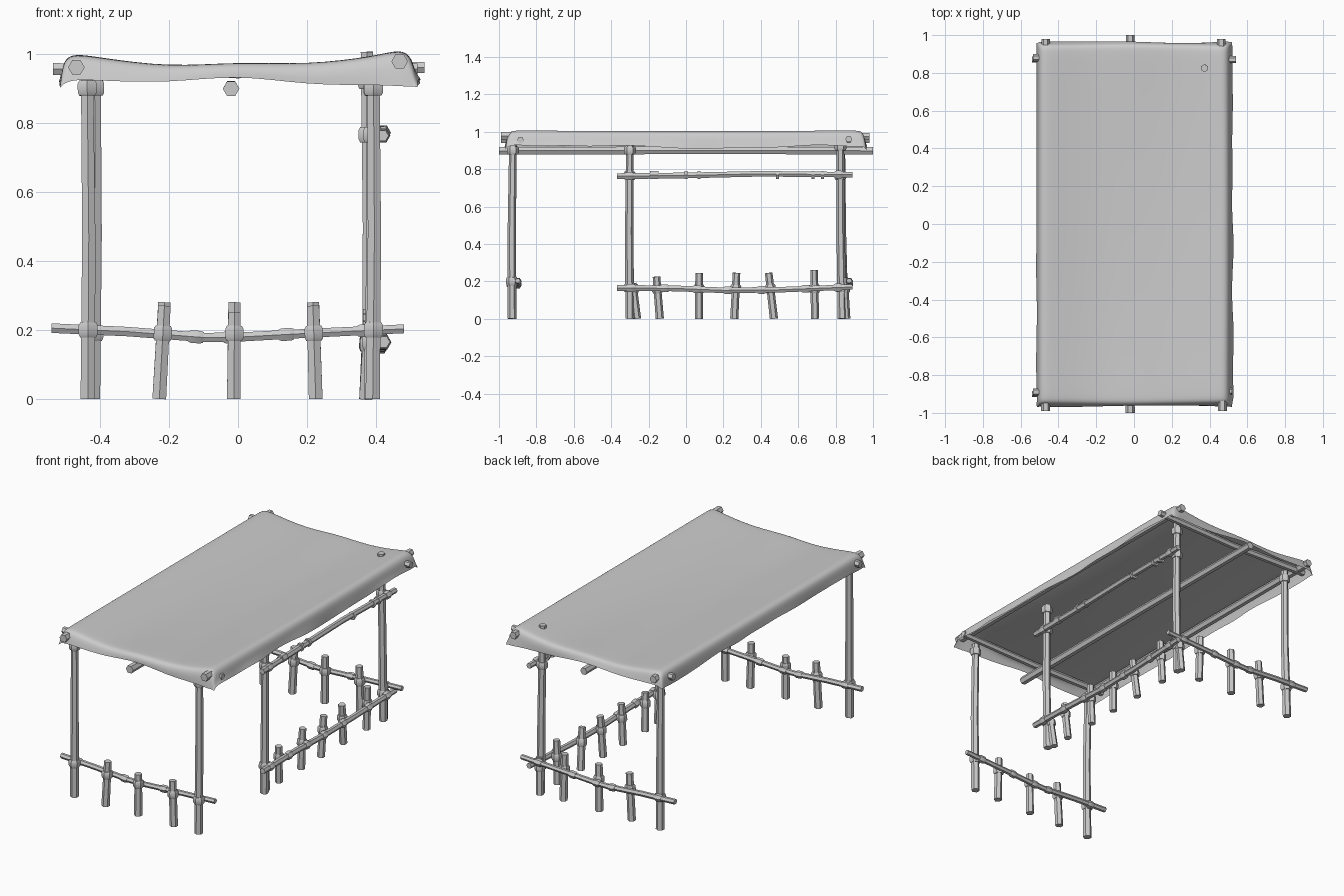
import bpy, bmesh, math, random
from mathutils import Vector

if "Cube" in bpy.data.objects:
    bpy.data.objects.remove(bpy.data.objects["Cube"])

random.seed(4)
SIDES = 6


def finish(bm, name, angle=50):
    bmesh.ops.recalc_face_normals(bm, faces=bm.faces)
    me = bpy.data.meshes.new(name)
    bm.to_mesh(me)
    bm.free()
    ob = bpy.data.objects.new(name, me)
    bpy.context.collection.objects.link(ob)
    bpy.ops.object.select_all(action='DESELECT')
    ob.select_set(True)
    bpy.context.view_layer.objects.active = ob
    bpy.ops.object.shade_smooth_by_angle(angle=math.radians(angle))
    return ob


def add_tube(bm, pts, radii):
    """Capped six-sided tube along a path."""
    pts = [Vector(p) for p in pts]
    axis = (pts[-1] - pts[0]).normalized()
    side = axis.cross(Vector((0, 0, 1)) if abs(axis.z) < 0.8 else Vector((1, 0, 0))).normalized()
    up = axis.cross(side)
    rings = []
    for p, r in zip(pts, radii):
        rings.append([bm.verts.new(p + r * (side * math.cos(a) + up * math.sin(a)))
                      for a in (math.tau * k / SIDES for k in range(SIDES))])
    for a, b in zip(rings, rings[1:]):
        for k in range(SIDES):
            n = (k + 1) % SIDES
            bm.faces.new((a[k], a[n], b[n], b[k]))
    bm.faces.new(rings[0])
    bm.faces.new(rings[-1])


def pole(name, pts, r, knots=(), size=0.022, taper=0.92):
    """Wooden pole with lashings; each knot is a fraction of the pole's length."""
    bm = bmesh.new()
    n = len(pts) - 1
    add_tube(bm, pts, [r * (1 + (taper - 1) * i / n) for i in range(n + 1)])
    pv = [Vector(p) for p in pts]
    for f in knots:
        i = min(int(f * n), n - 1)
        c = pv[i].lerp(pv[i + 1], f * n - i)
        d = (pv[i + 1] - pv[i]).normalized()
        add_tube(bm, [c - d * size, c - d * size * .6, c + d * size * .6, c + d * size],
                 [r * 1.1, r * 1.32, r * 1.32, r * 1.1])
    return finish(bm, name)


# upright posts: base, top, lashing heights
posts = {
    "front_left_post": ((-.435, -.93, 0), (-.437, -.925, .94), (.2, .9)),
    "front_right_post": ((.39, -.93, 0), (.392, -.925, .95), (.2, .9)),
    "middle_right_post": ((.385, -.30, 0), (.39, -.30, .93), (.165, .765, .9)),
    "back_right_post": ((.38, .835, 0), (.373, .825, 1.005), (.165, .765, .92)),
    "back_left_post": ((-.42, .845, 0), (-.415, .83, .95), (.19, .9)),
}
for name, (a, b, ks) in posts.items():
    a, b = Vector(a), Vector(b)
    mid = a.lerp(b, .5) + Vector((.004, -.004, 0))
    pole(name, [a, mid, b], .024, [k / b.z for k in ks], taper=.85)

# low end rails with short stakes
for end, py, ry, tops in (("front", -.93, -.9, (.27, .25, .27)),
                          ("back", .84, .872, (.28, .28, .28))):
    pole(end + "_low_rail",
         [(-.54, ry, .205), (-.32, ry, .195), (-.1, ry, .178), (.0, ry, .179), (.2, ry, .19), (.48, ry, .203)],
         .016, (.1, .38, .56, .74, .92))
    for i, (x0, x1) in enumerate(((-.228, -.213), (-.012, -.01), (.225, .217))):
        pole(f"{end}_stake_{i}", [(x0, py, 0), (x1, py, tops[i])], .023, (.19 / tops[i],), taper=.9)

# right side: low rail, upper rail and stakes
pole("right_low_rail",
     [(.422, -.37, .165), (.415, -.05, .162), (.412, .2, .152), (.413, .5, .155), (.42, .89, .17)],
     .018, (.06, .2, .36, .52, .67, .84, .95))
pole("right_upper_rail",
     [(.418, -.37, .762), (.414, 0, .766), (.414, .4, .775), (.42, .89, .77)],
     .018, (.06, .95))
# small rings on the upper rail
for i, y in enumerate((-.17, 0, .07, .49, .68, .73)):
    w = .022 if i == 0 else .008
    pole(f"rail_ring_{i}", [(.415, y - w, .768), (.415, y + w, .768)], .024, taper=1)
for i, (y0, y1, h) in enumerate(((-.262, -.285, .19), (-.14, -.158, .225), (.07, .07, .245), (.258, .27, .245),
                                 (.47, .442, .245), (.69, .685, .26), (.857, .845, .22))):
    pole(f"right_stake_{i}", [(.37, y0, 0), (.38, y1, h)], .022, (.16 / h,), taper=.92)

# roof frame
pole("roof_left_pole", [(-.468, -.99, .96), (-.468, 0, .962), (-.468, .98, .96)], .024)
pole("roof_right_pole", [(.468, -.99, .977), (.468, 0, .975), (.462, .98, .975)], .024)
pole("roof_centre_pole", [(-.02, -1, .898), (-.02, 0, .9), (-.02, 1, .898)], .024)
pole("roof_front_cross_pole", [(-.535, -.89, .955), (0, -.885, .945), (.52, -.885, .955)], .02)
pole("roof_back_cross_pole", [(-.535, .88, .955), (0, .872, .945), (.54, .87, .96)], .02)

# cloth canopy: cross-section x, z at ends, z in the middle, hem height of end flaps
section = [(-.515, .912, .915, .9), (-.511, .945, .945, .905), (-.502, .985, .985, .915), (-.472, 1.0, 1.0, .925),
           (-.4, .99, .985, .922), (-.2, .962, .955, .914), (0, .98, .955, .94), (.2, .97, .955, .908),
           (.4, .995, .985, .91), (.472, 1.015, 1.01, .905), (.502, .99, .99, .905), (.511, .95, .955, .905),
           (.52, .925, .915, .9)]
rows = [(-.965, 1), (-.96, .5), (-.945, .06)] + [(-.91 + 1.82 * k / 14, 0) for k in range(15)] \
    + [(.945, .06), (.957, .5), (.962, 1)]
bm = bmesh.new()
grid = []
for y, drop in rows:
    t = 1 - (y / .965) ** 2
    line = []
    for i, (x, ze, zm, hem) in enumerate(section):
        top = ze + (zm - ze) * t
        z = top + (min(hem, top) - top) * drop
        if i in (0, 12) and not drop:      # ragged side hems
            x += random.uniform(-.004, .012) * (1 if i else -.4)
            z += random.uniform(-.01, .012)
        yy = y + (random.uniform(-.006, .006) if drop == 1 else 0)
        line.append(bm.verts.new((x, yy, z)))
    grid.append(line)
for a, b in zip(grid, grid[1:]):
    for k in range(len(section) - 1):
        bm.faces.new((a[k], a[k + 1], b[k + 1], b[k]))
canopy = finish(bm, "cloth_canopy", 180)
sub = canopy.modifiers.new("smooth", 'SUBSURF')
sub.levels = sub.render_levels = 2
